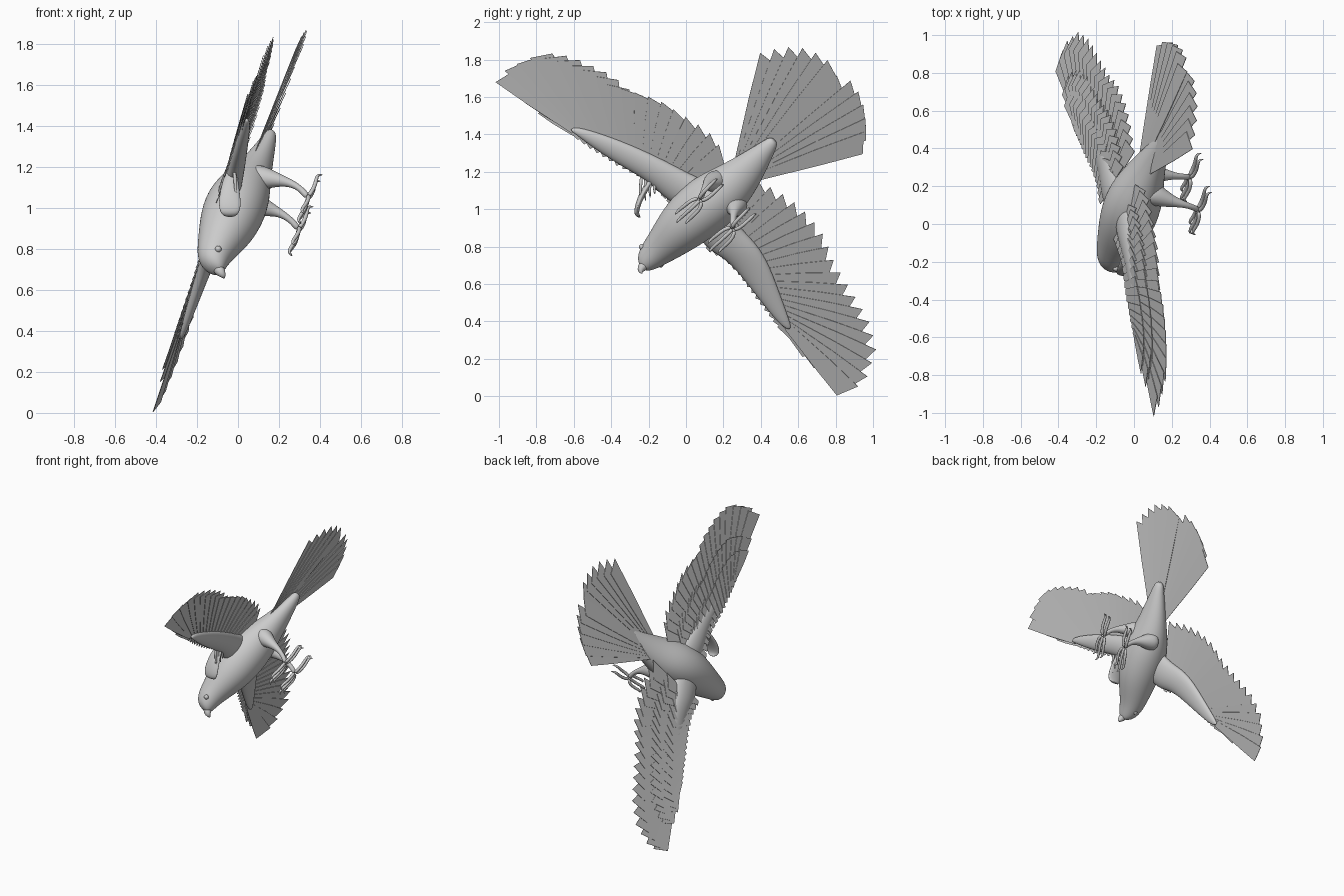
import bpy, bmesh, math
from mathutils import Vector

cube = bpy.data.objects.get("Cube")
if cube:
    bpy.data.objects.remove(cube)

grey = bpy.data.materials.new("plumage grey")
grey.use_nodes = True
grey.diffuse_color = (.6, .6, .6, 1)
grey.node_tree.nodes["Principled BSDF"].inputs["Base Color"].default_value = (.6, .6, .6, 1)

# Bird axes: head to tail, belly outward, wing to wing
AXIS = Vector((.294, .70, .65)).normalized()
BELLY = Vector((.93, -.064, -.352)).normalized()
SIDE = BELLY.cross(AXIS)


def on_plane(p, lift=0):
    """Point of the tilted wing plane at given y and z, lifted toward the belly."""
    y, z = p
    return Vector((-.462 + .069 * y + .378 * z + lift, y, z))


def along(path, t):
    """Point at fraction t of the length of a polyline."""
    pts = [Vector(p) for p in path]
    lengths = [(b - a).length for a, b in zip(pts, pts[1:])]
    d = t * sum(lengths)
    for a, b, l in zip(pts, pts[1:], lengths):
        if d <= l:
            return a.lerp(b, d / l)
        d -= l
    return pts[-1]


def finish(name, bm):
    bmesh.ops.recalc_face_normals(bm, faces=bm.faces)
    mesh = bpy.data.meshes.new(name)
    bm.to_mesh(mesh)
    bm.free()
    mesh.materials.append(grey)
    obj = bpy.data.objects.new(name, mesh)
    bpy.context.collection.objects.link(obj)
    return obj


def loft(name, rings, sides=16, levels=2):
    """Smooth closed skin through elliptical rings (centre, half axis, half axis)."""
    bm = bmesh.new()
    loops = []
    for c, a, b in rings:
        angles = [math.tau * i / sides for i in range(sides)]
        loops.append([bm.verts.new(c + a * math.cos(k) + b * math.sin(k)) for k in angles])
    for low, high in zip(loops, loops[1:]):
        for i in range(sides):
            j = (i + 1) % sides
            bm.faces.new((low[i], low[j], high[j], high[i]))
    bm.faces.new(loops[0])
    bm.faces.new(loops[-1])
    obj = finish(name, bm)
    for f in obj.data.polygons:
        f.use_smooth = True
    if levels:
        sub = obj.modifiers.new("smooth", "SUBSURF")
        sub.levels = sub.render_levels = levels
    return obj


def tube(name, pts, radii, sides=8, levels=1):
    pts = [Vector(p) for p in pts]
    rings = []
    for i, (p, r) in enumerate(zip(pts, radii)):
        d = pts[min(i + 1, len(pts) - 1)] - pts[max(i - 1, 0)]
        a = d.cross(SIDE).normalized()
        rings.append((p, a * r, d.cross(a).normalized() * r))
    return loft(name, rings, sides, levels)


def feathers(name, roots, tips, count, width, lift, reach=1):
    """Fan of overlapping blunt blades between a root line and a tip line."""
    bm = bmesh.new()
    for i in range(count):
        t = (i + .5) / count
        r, tip = along(roots, t), along(tips, t)
        tip = r.lerp(tip, reach)
        d = (tip - r).normalized()
        across = Vector((-d.y, d.x)) * width / 2
        outline = [(r, -.35), (r.lerp(tip, .6), -.8), (tip - d * .03, -1),
                   (tip + d * .012, 1), (r.lerp(tip, .6), .8), (r, .35)]
        bm.faces.new([bm.verts.new(on_plane(p + across * k, lift + .006 * k))
                      for p, k in outline])
    obj = finish(name, bm)
    solid = obj.modifiers.new("thickness", "SOLIDIFY")
    solid.thickness = .003
    solid.offset = 0
    return obj


# Body from beak end to tail stump: centre, side radius, depth radius
stations = [
    ((-.115, -.235, .69), .025, .03), ((-.125, -.22, .715), .058, .062),
    ((-.122, -.18, .755), .08, .082), ((-.105, -.13, .80), .098, .098),
    ((-.055, -.03, .90), .14, .142), ((-.02, .07, .99), .16, .158),
    ((.02, .17, 1.07), .155, .145), ((.065, .27, 1.15), .122, .1),
    ((.11, .36, 1.24), .085, .066), ((.145, .43, 1.32), .05, .042),
    ((.16, .465, 1.36), .034, .028), ((.163, .473, 1.37), .015, .015)]
loft("body", [(Vector(c), SIDE * s, BELLY * d) for c, s, d in stations])

# Hooked beak and eyes
tube("beak", [(-.1, -.215, .71), (-.085, -.24, .685), (-.07, -.245, .668), (-.066, -.235, .655)],
     (.035, .027, .014, .003))
for side, word in ((1, "right"), (-1, "left")):
    c = Vector((-.12, -.185, .755)) + SIDE * side * .07 + BELLY * .01
    bm = bmesh.new()
    bmesh.ops.create_uvsphere(bm, u_segments=12, v_segments=8, radius=.016)
    bmesh.ops.translate(bm, verts=bm.verts, vec=c)
    for f in bm.faces:
        f.smooth = True
    finish(word + "_eye", bm)

# Wings: leading and trailing edge of the fleshy arm, then the line of feather tips
wings = {
    "right": (
        [(.06, .98), (-.08, 1.02), (-.2, 1.15), (-.35, 1.23), (-.5, 1.33), (-.59, 1.4), (-.615, 1.42)],
        [(.18, 1.12), (.02, 1.19), (-.09, 1.25), (-.3, 1.35), (-.5, 1.42), (-.59, 1.44), (-.615, 1.43)],
        [(-1, 1.69), (-.91, 1.78), (-.76, 1.835), (-.62, 1.8), (-.45, 1.73), (-.36, 1.66),
         (-.25, 1.62), (-.1, 1.56), (.02, 1.47), (.15, 1.37), (.22, 1.26)]),
    "left": (
        [(.02, .92), (.1, .79), (.2, .74), (.28, .66), (.38, .53), (.5, .38), (.55, .355)],
        [(.2, 1.06), (.27, .92), (.38, .82), (.45, .7), (.51, .53), (.56, .39), (.56, .365)],
        [(.84, 0), (.92, .06), (.98, .2), (.96, .33), (.91, .43), (.84, .55), (.78, .67),
         (.74, .8), (.67, .91), (.57, 1.01), (.39, 1.13)])}
depths = (.06, .055, .045, .034, .026, .016, .005)
for word, (lead, trail, tips) in wings.items():
    rings = []
    for p, q, d in zip(lead, trail, depths):
        a, b = on_plane(p, .012), on_plane(q, .006)
        rings.append(((a + b) / 2, (a - b) / 2, BELLY * d))
    loft(word + "_wing_arm", rings, 12)
    middle = [Vector(p).lerp(Vector(q), .5) for p, q in zip(lead, trail)]
    roots = middle[:0:-1]
    feathers(word + "_flight_feathers", roots, tips, 19, .115, -.004)
    feathers(word + "_long_coverts", roots, tips, 19, .095, -.016, .6)
    feathers(word + "_short_coverts", [Vector(p) for p in lead[:0:-1]], tips, 16, .09, -.024, .42)

# Thumb of the right wing, bent forward, with its quills
thumb = [(-.03, -.15, 1.2), (-.035, -.19, 1.15), (-.04, -.235, 1.08),
         (-.04, -.262, 1.01), (-.04, -.265, .97), (-.04, -.245, .955)]
thumb_size = ((.02, .03), (.035, .03), (.05, .022), (.058, .016), (.045, .012), (.02, .006))
loft("right_wing_thumb", [(Vector(p), Vector((w, 0, 0)), Vector((0, d, d * .3)))
                          for p, (w, d) in zip(thumb, thumb_size)], 12)
for i in range(4):
    y = -.235 + .025 * i
    tube("thumb_quill", [(-.02, y, 1.2), (-.01, y - .012, 1.1), (-.01, y - .005, 1.02 + .02 * i)],
         (.012, .01, .003), 6, 1)

# Tail fan in two overlapping halves
tail_roots = [(.27, 1.24), (.32, 1.2), (.37, 1.165)]
feathers("tail_feathers_right", tail_roots[:2],
         [(.41, 1.8), (.52, 1.825), (.62, 1.835), (.71, 1.81), (.82, 1.73)], 6, .11, .045)
feathers("tail_feathers_left", tail_roots[1:],
         [(.8, 1.68), (.92, 1.63), (.96, 1.53), (.97, 1.43), (.95, 1.32)], 6, .11, .034)

# Legs with thigh, shank, toes and hooked claws
legs = {
    "right": [(.06, .18, 1.15), (.13, .145, 1.145), (.2, .12, 1.135), (.26, .105, 1.12),
              (.31, .09, 1.09), (.34, .075, 1.05)],
    "left": [(.03, .27, 1.03), (.10, .265, 1.01), (.165, .26, .99), (.215, .255, .97),
             (.265, .25, .935), (.295, .25, .895)]}
for word, path in legs.items():
    tube(word + "_leg", path, (.075, .06, .033, .019, .015, .018), 10, 2)
    hub = Vector(path[-1])
    for slot, way, length in ((-1, -1, .12), (0, -1, .15), (1, -1, .12), (-.6, 1, .13), (.6, 1, .13)):
        start = hub + SIDE * slot * .012
        out = start + AXIS * way * .03 + SIDE * slot * .022 + BELLY * .008
        end = start + AXIS * way * length + SIDE * slot * .026
        tip = end + AXIS * way * .022 + BELLY * .004
        tube(word + "_toe", [start, out, out.lerp(end, .5) + BELLY * .006, end,
                             tip, tip + AXIS * way * .006 + BELLY * .02],
             (.013, .011, .011, .01, .007, .002), 8, 1)
